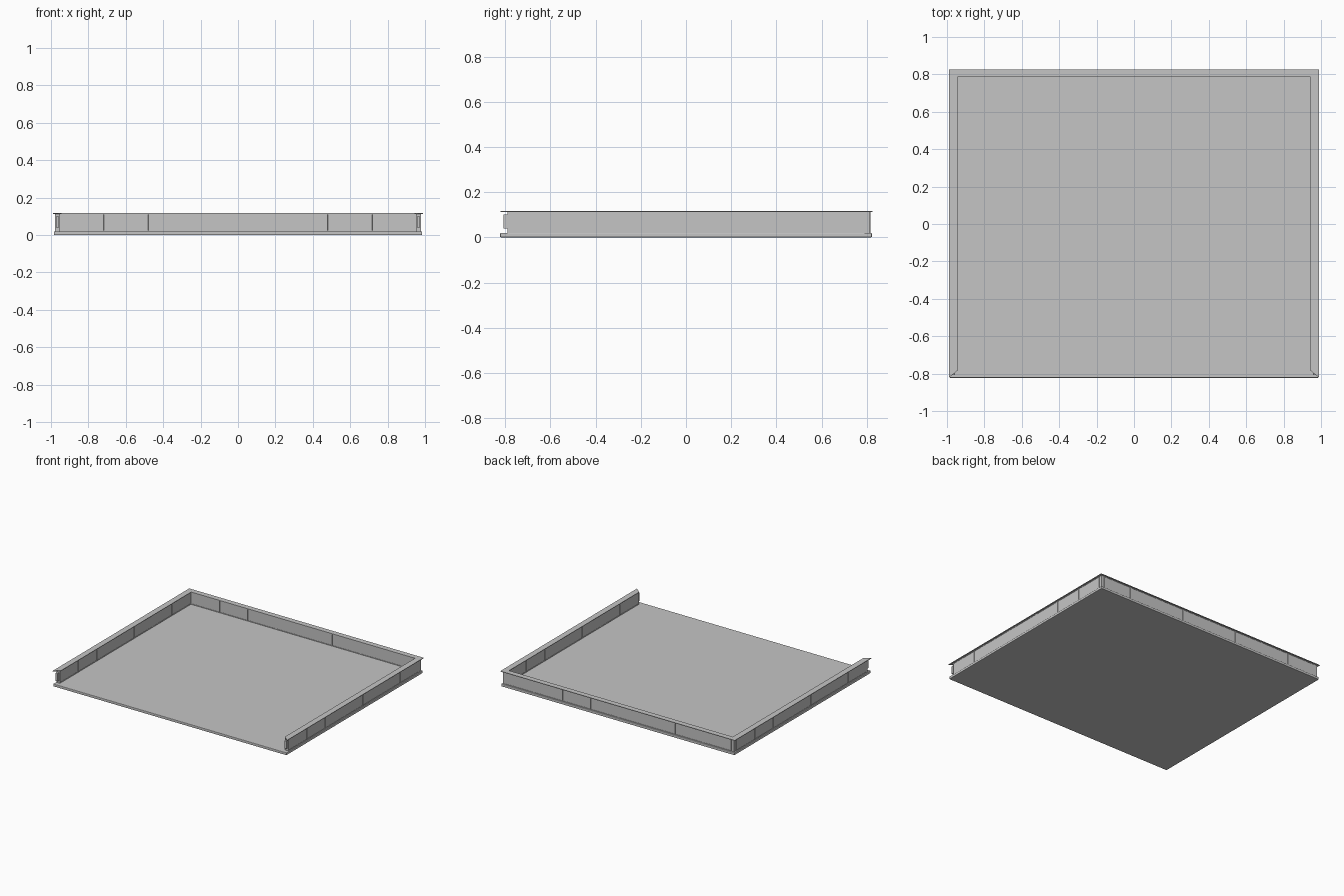
import bpy, bmesh
from mathutils import Vector

if "Cube" in bpy.data.objects:
    bpy.data.objects.remove(bpy.data.objects["Cube"])

mat = bpy.data.materials.new("plain grey")
mat.diffuse_color = (0.56, 0.56, 0.56, 1)
mat.use_nodes = True
mat.node_tree.nodes["Principled BSDF"].inputs["Base Color"].default_value = mat.diffuse_color

SX, SY = 0.985, 0.823          # slab half sizes
FLOOR, TOP = 0.02, 0.117       # slab top, wall top
IN, OUT = 0.951, 0.979         # side wall inner and outer face
BIN, BOUT = 0.790, 0.816       # back wall inner and outer face


def finish(bm, name):
    bmesh.ops.recalc_face_normals(bm, faces=bm.faces)
    me = bpy.data.meshes.new(name)
    bm.to_mesh(me)
    bm.free()
    me.materials.append(mat)
    ob = bpy.data.objects.new(name, me)
    bpy.context.collection.objects.link(ob)
    return ob


def add_box(bm, lo, hi):
    lo, hi = Vector(lo), Vector(hi)
    r = bmesh.ops.create_cube(bm, size=1)
    for v in r["verts"]:
        v.co = Vector(((lo[i] + hi[i]) / 2 + v.co[i] * (hi[i] - lo[i]) for i in range(3)))
    return list({f for v in r["verts"] for f in v.link_faces})


def add_panel(bm, lo, hi, axis):
    # wall module with a shallow framed recess on both broad faces
    faces = add_box(bm, lo, hi)
    bm.normal_update()
    broad = [f for f in faces if abs(f.normal[axis]) > 0.9]
    bmesh.ops.inset_individual(bm, faces=broad, thickness=0.006, depth=0)
    bmesh.ops.inset_individual(bm, faces=broad, thickness=0.0005, depth=-0.002)


# floor slab with softened edges
bm = bmesh.new()
add_box(bm, (-SX, -SY, 0), (SX, SY, FLOOR))
slab = finish(bm, "floor_slab")
bev = slab.modifiers.new("edge", 'BEVEL')
bev.width, bev.segments = 0.004, 2

# side walls: seven modules each
for side, name in ((1, "right_wall"), (-1, "left_wall")):
    bm = bmesh.new()
    step = 2 * BIN / 7
    a, b = sorted((side * IN, side * OUT))
    for i in range(7):
        y = -BIN + i * step
        add_panel(bm, (a, y, FLOOR), (b, y + step, TOP - 0.003), 0)
    finish(bm, name)

# back wall: eight modules
bm = bmesh.new()
step = 2 * IN / 8
for i in range(8):
    x = -IN + i * step
    add_panel(bm, (x, BIN, FLOOR), (x + step, BOUT, TOP - 0.003), 1)
finish(bm, "back_wall")

# connector tabs on wall ends, corner posts at the back
for side, name in ((1, "right"), (-1, "left")):
    bm = bmesh.new()
    a, b = sorted((side * 0.957, side * 0.974))
    add_box(bm, (a, -0.808, 0.04), (b, -BIN, 0.10))
    finish(bm, name + "_end_tab")
    bm = bmesh.new()
    a, b = sorted((side * IN, side * 0.975))
    add_box(bm, (a, BIN, FLOOR), (b, 0.812, TOP - 0.003))
    finish(bm, name + "_corner_post")

# U-shaped top cap, mitred at the open front ends
outer = [(0.99, -0.822), (0.99, 0.826), (-0.99, 0.826), (-0.99, -0.822)]
inner = [(0.945, -0.785), (0.945, 0.785), (-0.945, 0.785), (-0.945, -0.785)]
bm = bmesh.new()
vo = [bm.verts.new((x, y, TOP - 0.004)) for x, y in outer]
vi = [bm.verts.new((x, y, TOP - 0.004)) for x, y in inner]
faces = [bm.faces.new((vo[i], vo[i + 1], vi[i + 1], vi[i])) for i in range(3)]
ext = bmesh.ops.extrude_face_region(bm, geom=faces, use_keep_orig=True)
bmesh.ops.translate(bm, vec=(0, 0, 0.004),
                    verts=[g for g in ext["geom"] if isinstance(g, bmesh.types.BMVert)])
finish(bm, "wall_cap")
